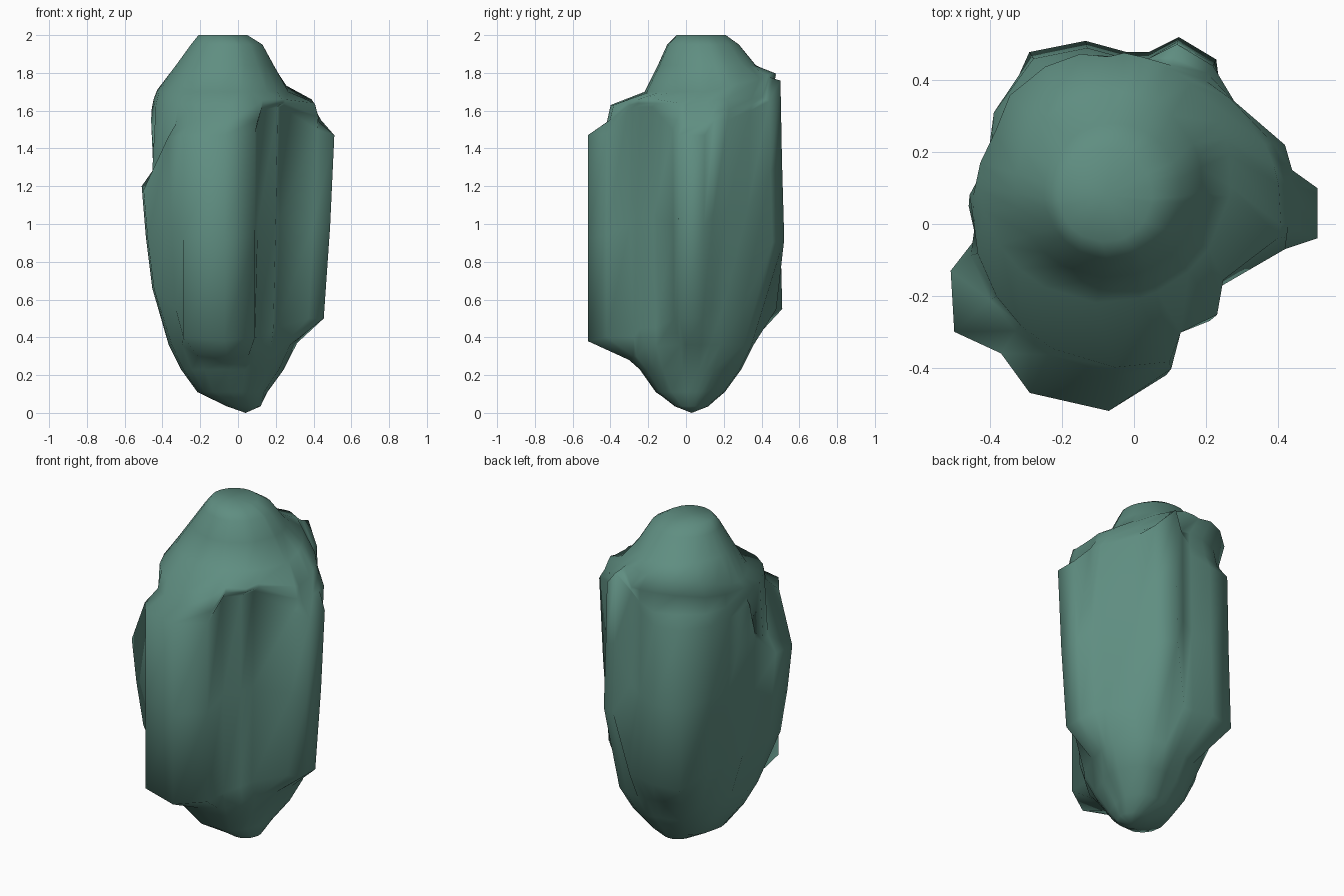
import bpy
import bmesh
from mathutils import Vector

default_cube = bpy.data.objects.get("Cube")
if default_cube:
    bpy.data.objects.remove(default_cube, do_unlink=True)

# Stone colour
stone = bpy.data.materials.new("grey_green_stone")
stone.use_nodes = True
colour = (0.115, 0.27, 0.22, 1)
stone.diffuse_color = colour
stone.node_tree.nodes["Principled BSDF"].inputs["Base Color"].default_value = colour

# Ridges around the rock: plan position, then lower and upper height (hundredths)
ridges = [
    (51, -4, 50, 147), (51, 10, 50, 147), (44, 15, 55, 155), (42, 22, 55, 155),
    (28, 34, 55, 160), (22, 44, 90, 165), (12, 50, 92, 176), (4, 46, 55, 165),
    (-2, 46, 55, 155), (-13, 49, 55, 150), (-28, 46, 54, 150), (-39, 31, 60, 150),
    (-41, 16, 60, 150), (-46, 5, 62, 155), (-44, -4, 64, 130),
    (-51, -13, 66, 120), (-50, -30, 66, 118), (-37, -36, 55, 146), (-29, -47, 40, 147),
    (-7, -52, 38, 147), (9, -42, 40, 148), (11, -31, 40, 160), (21, -27, 45, 162),
    (23, -18, 45, 162), (42, -7, 50, 150),
]


def core_point(plan, centre, radius, height, stretch=0):
    """Point on the core, in the direction of a ridge, stretched on one diagonal."""
    middle = Vector(centre)
    outward = (plan - Vector((-0.03, 0))).normalized()
    radius *= 1 + stretch * max(0, outward.x * outward.y)
    spot = middle + outward * min(radius, (plan - middle).length)
    return Vector((spot.x, spot.y, height))


def foot_scale(plan):
    """The back swells low down, the front is upright, the sides taper."""
    if plan.y > 0.36:
        return 1.04
    return 1 if plan.y < -0.4 else 0.89


def ridge_column(x, y, low, high):
    """Points of one ridge, from the pointed base up to the crown."""
    plan = Vector((x, y)) / 100
    low, high = low / 100, high / 100
    base, body = (-0.03, 0.02), (-0.02, 0.03)
    foot = (plan * foot_scale(plan)).to_3d()
    foot.z = low
    shoulder = plan.to_3d()
    shoulder.z = high
    waist = foot.lerp(shoulder, 0.6)
    waist.z = (low + high) / 2
    # The crown rises toward the back
    rise = max(0, plan.y)
    step = min(0.07, max(0.01, (1.66 - high) / 2))
    upper = max(1.63 + rise * 0.1, high + 2 * step)
    return [
        core_point(plan, (0.03, 0.03), 0.09, 0.035),
        core_point(plan, base, 0.17, 0.11, 0.5),
        core_point(plan, base, 0.25, 0.23, 0.5),
        core_point(plan, base, 0.31, min(0.36, low - 0.1), 0.5),
        foot,
        waist,
        shoulder,
        core_point(plan, body, 0.45, high + step),
        core_point(plan, body, 0.43, upper),
        core_point(plan, (-0.08, 0.13), 0.35, max(1.7 + rise * 0.2, upper + 0.01)),
        core_point(plan, (-0.07, 0.11), 0.26, 1.84),
        core_point(plan, (-0.06, 0.09), 0.19, 1.95),
        core_point(plan, (-0.08, 0.08), 0.13, 2),
    ]


# Rock surface: quads between neighbouring ridges, closed by fans at both ends
bm = bmesh.new()
columns = [[bm.verts.new(p) for p in ridge_column(*r)] for r in ridges]
tip = bm.verts.new((0.04, 0.03, 0))
peak = bm.verts.new((-0.08, 0.08, 2))
for i, here in enumerate(columns):
    following = columns[(i + 1) % len(columns)]
    for k in range(len(here) - 1):
        bm.faces.new((here[k], following[k], following[k + 1], here[k + 1]))
    bm.faces.new((tip, following[0], here[0]))
    bm.faces.new((peak, here[-1], following[-1]))
for face in bm.faces:
    face.smooth = True
bmesh.ops.recalc_face_normals(bm, faces=bm.faces[:])

mesh = bpy.data.meshes.new("rock")
bm.to_mesh(mesh)
bm.free()
mesh.materials.append(stone)
rock = bpy.data.objects.new("rock", mesh)
bpy.context.collection.objects.link(rock)
